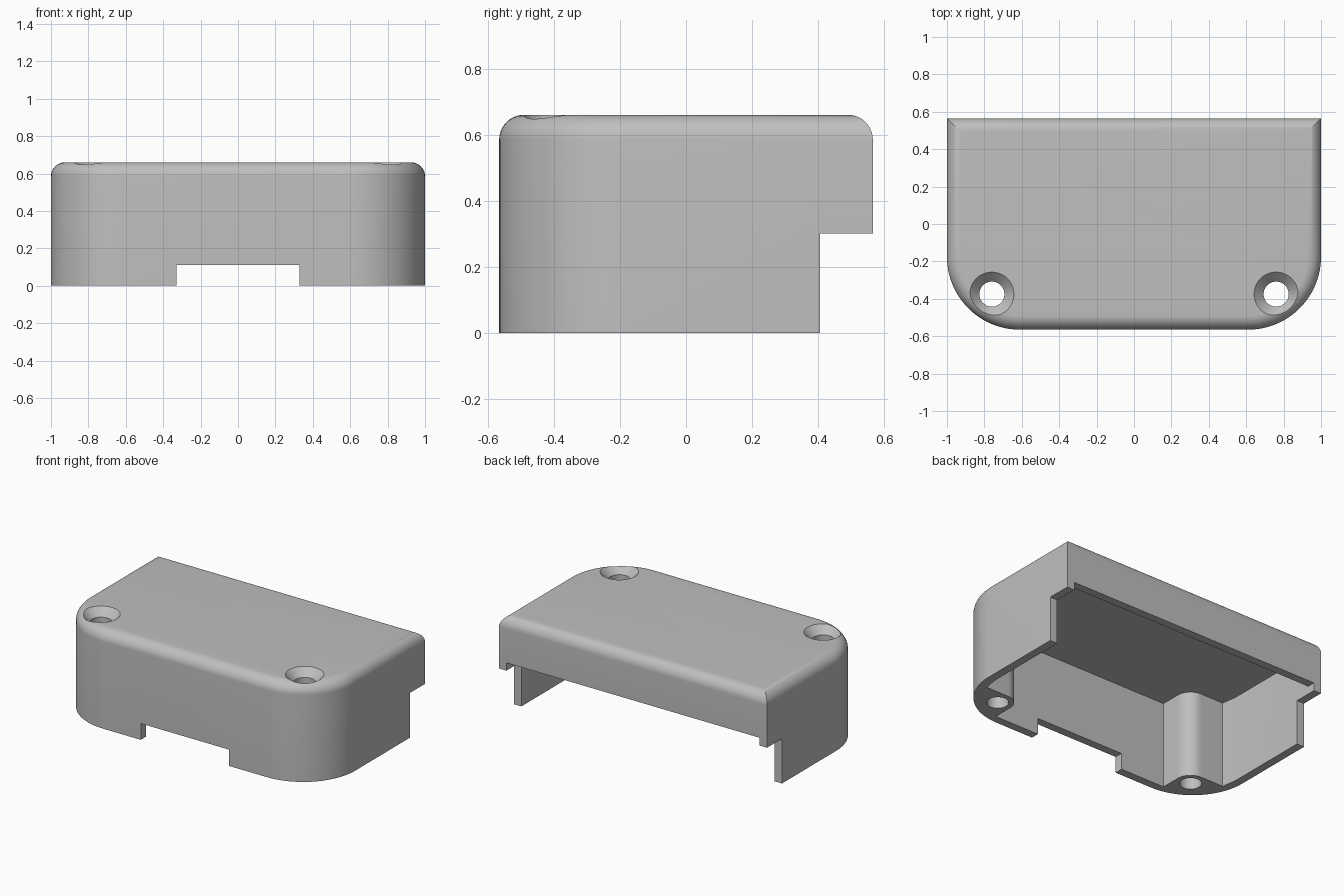
import bpy, bmesh, math

old = bpy.data.objects.get("Cube")
if old:
    bpy.data.objects.remove(old, do_unlink=True)

HALF_X, HALF_Y, HEIGHT = 1.0, 0.565, 0.66
CORNER, FILLET, WALL = 0.39, 0.075, 0.055
CEILING = 0.58
HOLE_X, HOLE_Y, HOLE_R, SINK_R, BOSS_R = 0.76, -0.375, 0.067, 0.118, 0.1


def arc(cx, cy, r, start, end, steps):
    """Points on an arc, angles in degrees."""
    angles = [math.radians(start + (end - start) * i / steps) for i in range(steps + 1)]
    return [(cx + r * math.cos(a), cy + r * math.sin(a)) for a in angles]


def mirrored(points):
    """Close a right-hand half outline with its mirror image."""
    return points + [(-x, y) for x, y in reversed(points)]


def loft(name, rings):
    """Solid through matching rings, each given as (outline, z)."""
    bm = bmesh.new()
    loops = [[bm.verts.new((x, y, z)) for x, y in pts] for pts, z in rings]
    for low, high in zip(loops, loops[1:]):
        n = len(low)
        for i in range(n):
            j = (i + 1) % n
            bm.faces.new((low[i], low[j], high[j], high[i]))
    bm.faces.new(loops[0])
    bm.faces.new(loops[-1])
    bmesh.ops.recalc_face_normals(bm, faces=bm.faces)
    mesh = bpy.data.meshes.new(name)
    bm.to_mesh(mesh)
    bm.free()
    obj = bpy.data.objects.new(name, mesh)
    bpy.context.collection.objects.link(obj)
    return obj


def block(name, x, y0, y1, z0, z1):
    outline = [(x, y0), (x, y1), (-x, y1), (-x, y0)]
    return loft(name, [(outline, z0), (outline, z1)])


def shell_outline(inset):
    """Square at the back, rounded at the front."""
    x, y = HALF_X - inset, HALF_Y - inset
    front = arc(HALF_X - CORNER, CORNER - HALF_Y, CORNER - inset, 0, -90, 24)
    return mirrored([(x, y)] + front)


# Outer shell with a rounded top edge
rings = [(shell_outline(0), 0)]
for i in range(11):
    a = math.radians(9 * i)
    rings.append((shell_outline(FILLET * (1 - math.cos(a))),
                  HEIGHT - FILLET * (1 - math.sin(a))))
cover = loft("cover", rings)

# Hollow inside, leaving a screw boss in each front corner
inner_x, inner_y = HALF_X - WALL, HALF_Y - WALL
boss = arc(HOLE_X, HOLE_Y, BOSS_R, 90, 180, 14)
cavity_outline = mirrored(
    [(inner_x, inner_y), (inner_x, CORNER - HALF_Y), (0.93, HOLE_Y + BOSS_R)]
    + boss + [(HOLE_X - BOSS_R, -inner_y)])
cutters = [loft("cavity_cutter", [(cavity_outline, -0.1), (cavity_outline, CEILING)])]

# Back step, raised back lip and front notch
cutters.append(block("back_step_cutter", 1.2, 0.405, 0.8, -0.2, 0.302))
cutters.append(block("back_lip_cutter", inner_x, 0.47, 0.8, -0.2, 0.355))
cutters.append(block("front_notch_cutter", 0.33, -0.8, -0.45, -0.2, 0.11))

# Countersunk screw holes
depth = SINK_R - HOLE_R
for side, sx in (("left", 1), ("right", -1)):
    def circle(r):
        return arc(sx * HOLE_X, HOLE_Y, r, 0, 360, 40)[:-1]
    cutters.append(loft(side + "_screw_hole_cutter", [
        (circle(HOLE_R), -0.1), (circle(HOLE_R), HEIGHT - depth),
        (circle(SINK_R), HEIGHT), (circle(SINK_R), HEIGHT + 0.1)]))

bpy.ops.object.select_all(action='DESELECT')
cover.select_set(True)
bpy.context.view_layer.objects.active = cover
for cutter in cutters:
    cutter.hide_render = True
    mod = cover.modifiers.new(cutter.name, 'BOOLEAN')
    mod.operation = 'DIFFERENCE'
    mod.solver = 'EXACT'
    mod.object = cutter
    bpy.ops.object.modifier_apply(modifier=mod.name)
    bpy.data.objects.remove(cutter, do_unlink=True)

# Plain grey plastic
grey = bpy.data.materials.new("grey_plastic")
grey.use_nodes = True
colour = (0.52, 0.52, 0.52, 1)
grey.diffuse_color = colour
grey.node_tree.nodes["Principled BSDF"].inputs["Base Color"].default_value = colour
cover.data.materials.clear()
cover.data.materials.append(grey)
bpy.ops.object.shade_smooth_by_angle(angle=math.radians(30))
